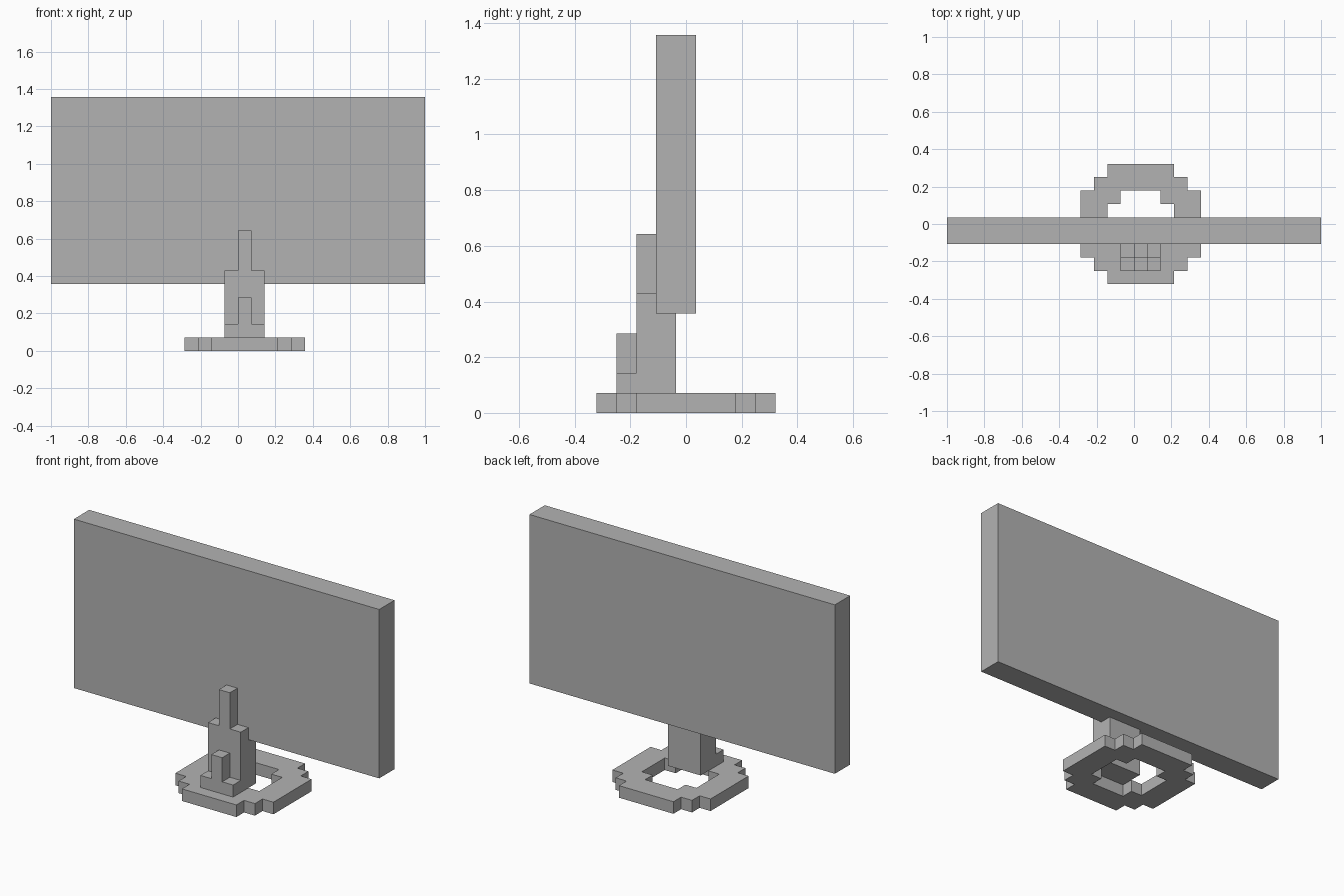
import bpy, bmesh
from mathutils import Vector

cube = bpy.data.objects.get("Cube")
if cube:
    bpy.data.objects.remove(cube, do_unlink=True)

U = 1 / 14      # one block
CX = 0.5        # the stand is half a block off centre

grey = bpy.data.materials.new("mid grey")
grey.use_nodes = True
colour = (0.45, 0.45, 0.45, 1)
grey.diffuse_color = colour
grey.node_tree.nodes["Principled BSDF"].inputs["Base Color"].default_value = colour


def prism(name, outlines, depth):
    """Extrude flat outlines (in block units) that may share edges."""
    bm = bmesh.new()
    for outline in outlines:
        bm.faces.new([bm.verts.new(Vector(p) * U) for p in outline])
    bmesh.ops.remove_doubles(bm, verts=bm.verts, dist=0.0001)
    base = bm.faces[:]
    ext = bmesh.ops.extrude_face_region(bm, geom=base, use_keep_orig=True)
    moved = [v for v in ext["geom"] if isinstance(v, bmesh.types.BMVert)]
    bmesh.ops.translate(bm, vec=Vector(depth) * U, verts=moved)
    bmesh.ops.recalc_face_normals(bm, faces=bm.faces)
    mesh = bpy.data.meshes.new(name)
    bm.to_mesh(mesh)
    bm.free()
    mesh.materials.append(grey)
    obj = bpy.data.objects.new(name, mesh)
    bpy.context.collection.objects.link(obj)
    return obj


def block(name, x, y, z):
    (x0, x1), (y0, y1), (z0, z1) = x, y, z
    outline = [(x0, y0, z0), (x1, y0, z0), (x1, y1, z0), (x0, y1, z0)]
    return prism(name, [outline], (0, 0, z1 - z0))


# Stepped ring base: quarter steps reflected front to back, then left to right
outer = [(0, 4.5), (2.5, 4.5), (2.5, 3.5), (3.5, 3.5), (3.5, 2.5), (4.5, 2.5)]
inner = [(0, 2.5), (1.5, 2.5), (1.5, 1.5), (2.5, 1.5)]


def half(steps):
    return steps + [(x, -y) for x, y in reversed(steps)]


ring = half(outer) + half(inner)[::-1]
right_half = [(CX - x, y, 0) for x, y in ring]
left_half = [(CX + x, y, 0) for x, y in reversed(ring)]
prism("base_ring", [right_half, left_half], (0, 0, 1))

# Neck: stepped side profile, three blocks wide
neck = [(-3.5, 1), (-0.5, 1), (-0.5, 5), (-1.5, 5),
        (-1.5, 6), (-2.5, 6), (-2.5, 2), (-3.5, 2)]
prism("neck", [[(-1, y, z) for y, z in neck]], (3, 0, 0))

# Narrow ribs on the neck
block("upper_rib", (0, 1), (-2.5, -1.5), (6, 9))
block("lower_rib", (0, 1), (-3.5, -2.5), (2, 4))

# Screen panel
block("screen", (-14, 14), (-1.5, 0.5), (5, 19))
